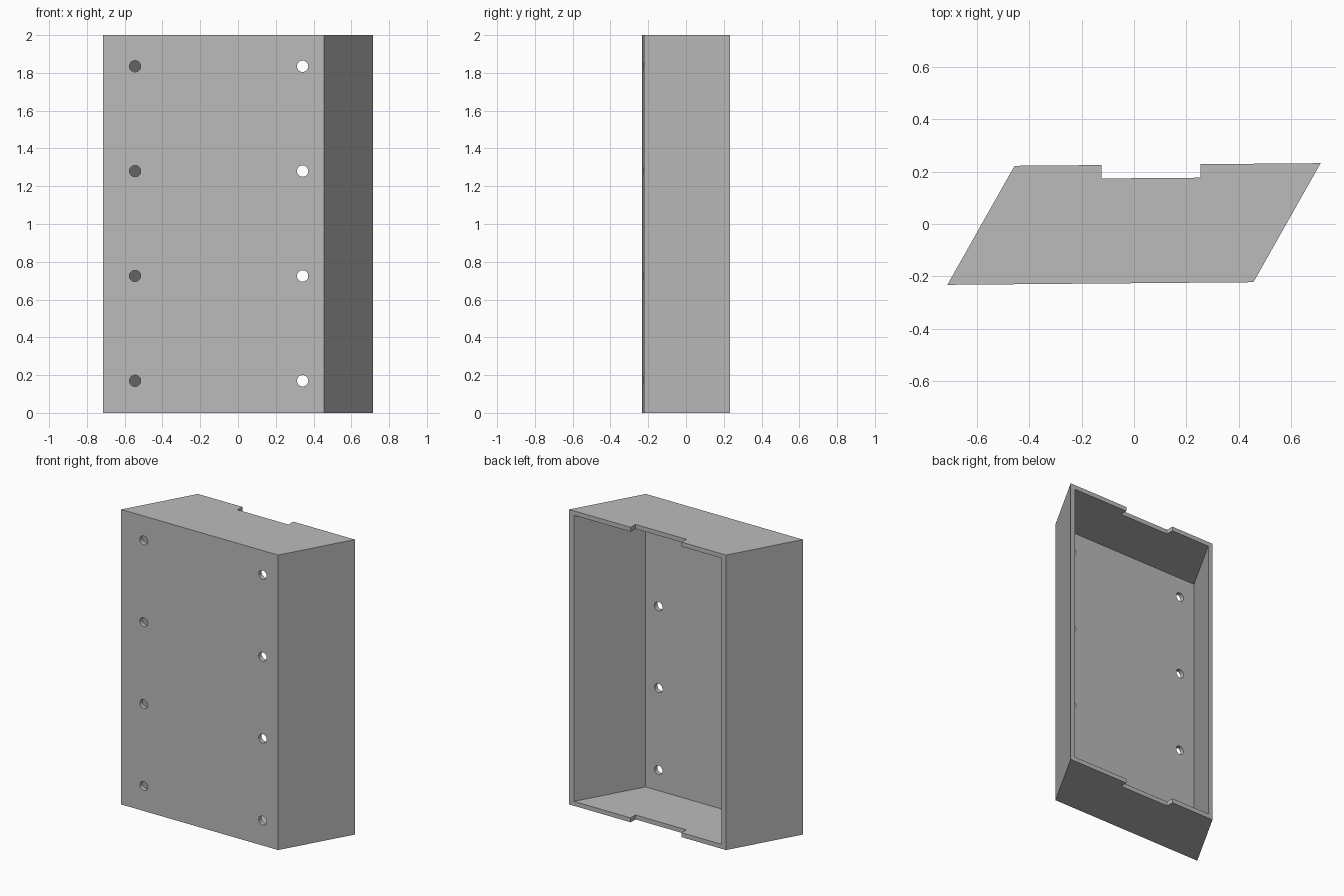
import bpy
import bmesh
from mathutils import Vector

if "Cube" in bpy.data.objects:
    bpy.data.objects.remove(bpy.data.objects["Cube"], do_unlink=True)

# One plain grey for the whole case
grey = bpy.data.materials.new("plain_grey")
grey.use_nodes = True
colour = (0.5, 0.5, 0.5, 1)
grey.diffuse_color = colour
grey.node_tree.nodes["Principled BSDF"].inputs["Base Color"].default_value = colour

# Slanted plan: one corner, the width edge and the depth edge
CORNER = Vector((-0.7135, -0.2325, 0))
WIDTH = Vector((1.17, 0.01, 0))
DEPTH = Vector((0.257, 0.455, 0))
HEIGHT, WALL = 2.0, 0.03


def plan(s, t):
    return CORNER + s * WIDTH + t * DEPTH


def prism(name, points, z0, z1):
    """Extrude a plan outline from z0 to z1."""
    bm = bmesh.new()
    base = bm.faces.new([bm.verts.new((p[0], p[1], z0)) for p in points])
    top = bmesh.ops.extrude_face_region(bm, geom=[base])["geom"]
    verts = [v for v in top if isinstance(v, bmesh.types.BMVert)]
    bmesh.ops.translate(bm, verts=verts, vec=(0, 0, z1 - z0))
    bmesh.ops.recalc_face_normals(bm, faces=bm.faces)
    mesh = bpy.data.meshes.new(name)
    bm.to_mesh(mesh)
    bm.free()
    obj = bpy.data.objects.new(name, mesh)
    bpy.context.collection.objects.link(obj)
    mesh.materials.append(grey)
    return obj


def cut(target, cutter):
    """Subtract the cutter for good, then remove it."""
    cutter.hide_render = True
    mod = target.modifiers.new("cut", "BOOLEAN")
    mod.operation, mod.solver, mod.object = "DIFFERENCE", "EXACT", cutter
    bpy.context.view_layer.objects.active = target
    bpy.ops.object.modifier_apply(modifier=mod.name)
    bpy.data.objects.remove(cutter, do_unlink=True)


# Slanted case
case = prism("slanted_case", [plan(0, 0), plan(1, 0), plan(1, 1), plan(0, 1)], 0, HEIGHT)

# Hollow, open at the back
s, t = 0.03, WALL / DEPTH.y
hollow = [plan(s, t), plan(1 - s, t), plan(1 - s, 1.3), plan(s, 1.3)]
cut(case, prism("hollow", hollow, WALL, HEIGHT - WALL))

# Notch in the back edge of the top and bottom walls
notch = [(-0.125, 0.174), (0.255, 0.177), (0.255, 0.4), (-0.125, 0.4)]
cut(case, prism("notch", notch, -0.1, HEIGHT + 0.1))

# Two columns of screw holes through the front wall
for x in (-0.545, 0.342):
    for i in range(4):
        bpy.ops.mesh.primitive_cylinder_add(
            vertices=32, radius=0.03, depth=0.1,
            location=(x, -0.22, 0.17 + i * 0.555), rotation=(1.5708, 0, 0))
        cut(case, bpy.context.object)
